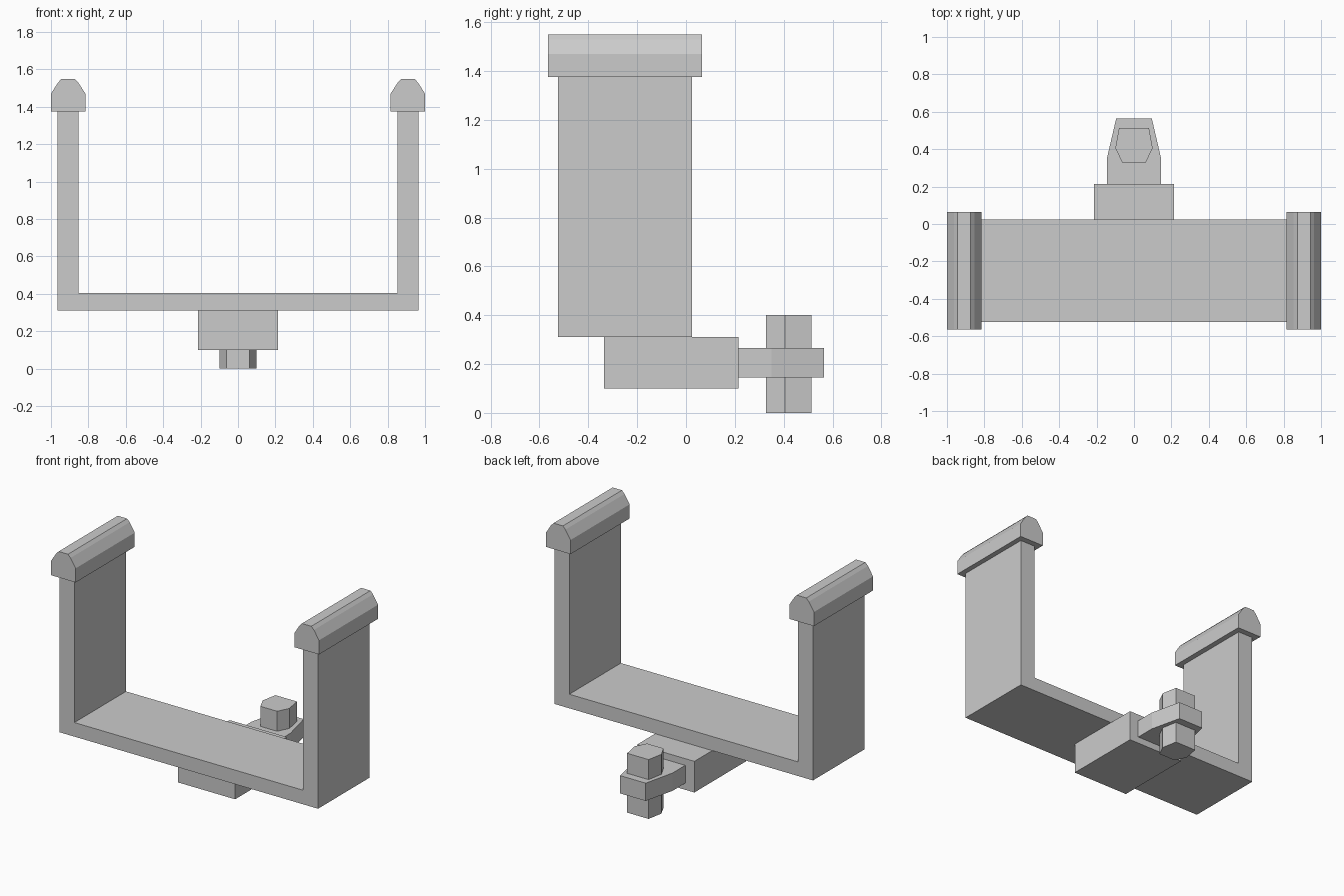
import bpy, bmesh
from mathutils import Vector

if "Cube" in bpy.data.objects:
    bpy.data.objects.remove(bpy.data.objects["Cube"])


def prism(name, profile, axis, lo, hi):
    """Extrude a closed 2D profile along 'y' (profile in x,z) or 'z' (profile in x,y)."""
    def place(a, b, d):
        return (a, d, b) if axis == 'y' else (a, b, d)
    bm = bmesh.new()
    face = bm.faces.new([bm.verts.new(place(a, b, lo)) for a, b in profile])
    ext = bmesh.ops.extrude_face_region(bm, geom=[face], use_keep_orig=True)
    moved = [g for g in ext['geom'] if isinstance(g, bmesh.types.BMVert)]
    bmesh.ops.translate(bm, verts=moved, vec=Vector(place(0, 0, hi - lo)))
    bmesh.ops.recalc_face_normals(bm, faces=bm.faces)
    mesh = bpy.data.meshes.new(name)
    bm.to_mesh(mesh)
    bm.free()
    obj = bpy.data.objects.new(name, mesh)
    bpy.context.collection.objects.link(obj)
    return obj


def mirrored(half):
    """Complete a right-hand half profile by mirroring it in x."""
    return half + [(-a, b) for a, b in reversed(half)]


# U-shaped cradle
prism("cradle_frame",
      mirrored([(0.853, 0.405), (0.853, 1.375), (0.965, 1.375), (0.965, 0.31)]),
      'y', -0.525, 0.025)

# Rounded pads on top of both arms
pad = mirrored([(0.092, 1.375), (0.092, 1.47), (0.054, 1.53), (0.035, 1.55)])
for side, x in (("left", -0.908), ("right", 0.908)):
    prism(side + "_pad", [(a + x, b) for a, b in pad], 'y', -0.565, 0.065)

# Mounting block under the cradle
prism("mount_block", mirrored([(0.213, -0.335), (0.213, 0.215)]), 'z', 0.10, 0.31)

# Tapered tongue behind the block
prism("hinge_tongue", mirrored([(0.145, 0.215), (0.145, 0.35), (0.095, 0.565)]),
      'z', 0.145, 0.265)

# Six-sided pin through the tongue
prism("hinge_pin", mirrored([(0.062, 0.328), (0.1, 0.405), (0.08, 0.513)]),
      'z', 0.0, 0.40)
